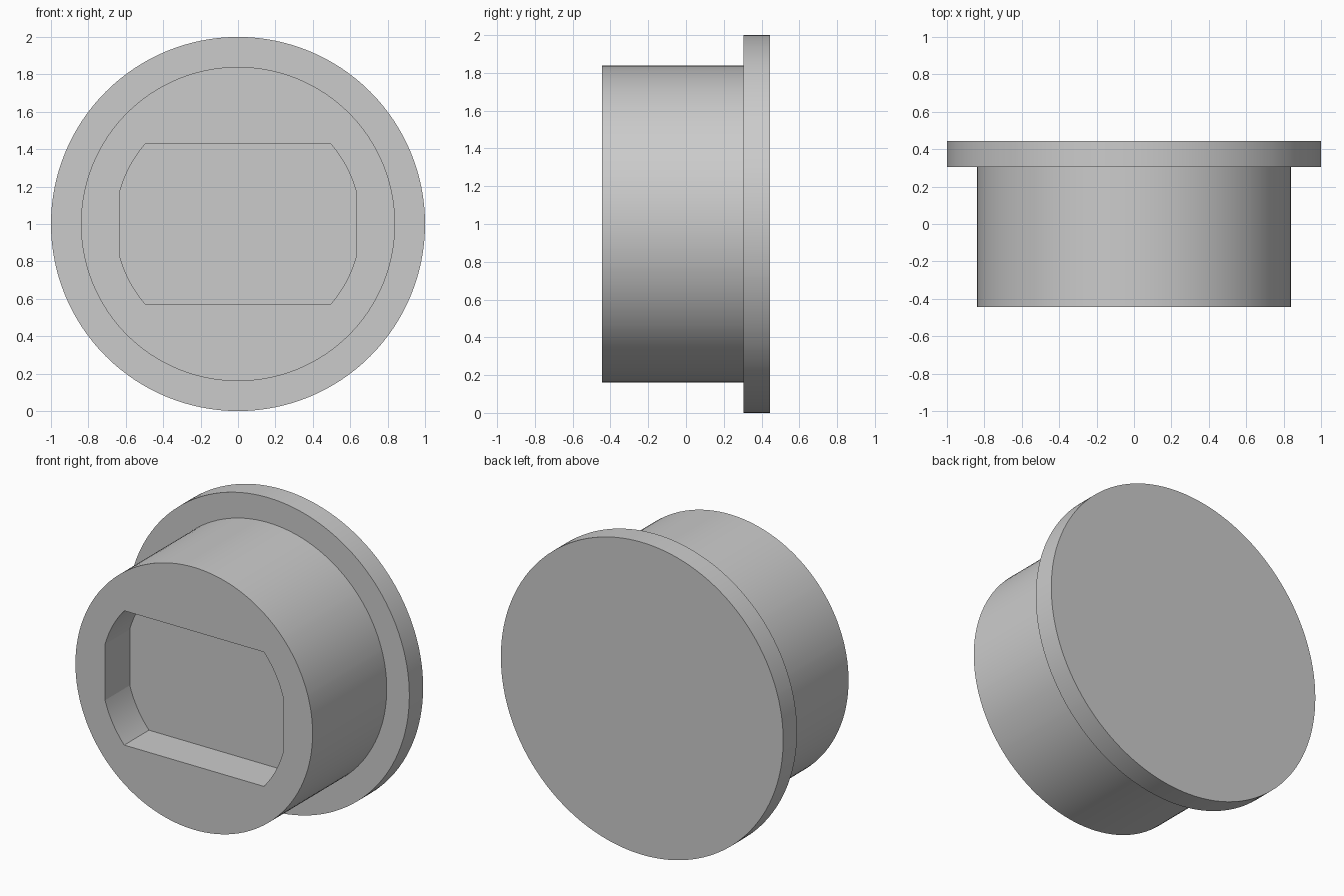
import bpy, bmesh
from math import acos, asin, cos, sin, pi, radians

cube = bpy.data.objects.get("Cube")
if cube:
    bpy.data.objects.remove(cube, do_unlink=True)

# Main dimensions
FRONT, BACK, FLANGE_Y = -0.445, 0.445, 0.305
FLANGE_R, BODY_R = 1.0, 0.84
SOCKET_R, SOCKET_W, SOCKET_H, SOCKET_DEPTH = 0.655, 0.63, 0.43, 0.25
SEGMENTS = 128

# Shared angles: even steps plus the exact socket corners
corners = []
for a in (acos(SOCKET_W / SOCKET_R), asin(SOCKET_H / SOCKET_R)):
    corners += [a, pi - a, pi + a, 2 * pi - a]
steps = [2 * pi * i / SEGMENTS for i in range(SEGMENTS)]
angles = sorted(corners + [s for s in steps
                           if min(abs(s - c) for c in corners) > 0.01])


def circle(radius):
    return lambda a: radius


def socket(a):
    """Circle with flats at the sides, top and bottom."""
    return min(SOCKET_R,
               SOCKET_W / max(abs(cos(a)), 1e-6),
               SOCKET_H / max(abs(sin(a)), 1e-6))


# Rings from the back disc, over the flange and body, into the socket
rings = [
    (circle(FLANGE_R), BACK),
    (circle(FLANGE_R), FLANGE_Y),
    (circle(BODY_R), FLANGE_Y),
    (circle(BODY_R), FRONT),
    (socket, FRONT),
    (socket, FRONT + SOCKET_DEPTH),
]

bm = bmesh.new()
loops = [[bm.verts.new((r(a) * cos(a), y, 1 + r(a) * sin(a))) for a in angles]
         for r, y in rings]
for lower, upper in zip(loops, loops[1:]):
    for i in range(len(angles)):
        j = (i + 1) % len(angles)
        bm.faces.new((lower[i], lower[j], upper[j], upper[i]))
bm.faces.new(loops[0])    # back disc
bm.faces.new(loops[-1])   # socket floor
bmesh.ops.recalc_face_normals(bm, faces=bm.faces)

mesh = bpy.data.meshes.new("flanged_plug")
bm.to_mesh(mesh)
bm.free()
plug = bpy.data.objects.new("flanged_plug", mesh)
bpy.context.collection.objects.link(plug)

# Light grey material
grey = bpy.data.materials.new("light_grey")
grey.use_nodes = True
colour = (0.6, 0.6, 0.6, 1)
grey.diffuse_color = colour
grey.node_tree.nodes["Principled BSDF"].inputs["Base Color"].default_value = colour
mesh.materials.append(grey)

# Smooth round walls, crisp rims and socket corners
bpy.ops.object.select_all(action='DESELECT')
plug.select_set(True)
bpy.context.view_layer.objects.active = plug
bpy.ops.object.shade_smooth_by_angle(angle=radians(10))
